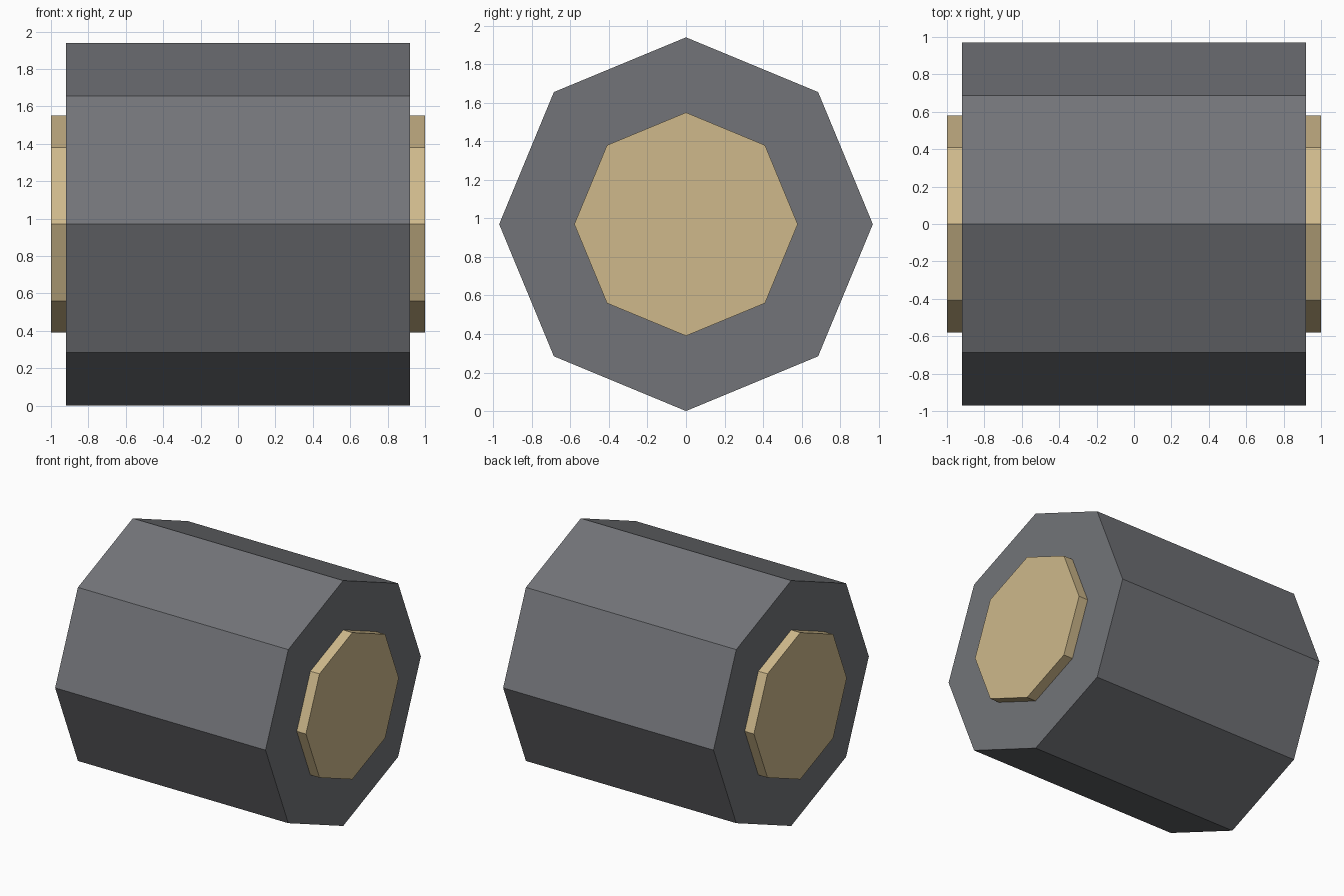
import bpy
from math import pi

cube = bpy.data.objects.get("Cube")
if cube:
    bpy.data.objects.remove(cube, do_unlink=True)

RADIUS = 0.97


def material(name, color):
    mat = bpy.data.materials.new(name)
    mat.use_nodes = True
    mat.diffuse_color = color
    mat.node_tree.nodes["Principled BSDF"].inputs["Base Color"].default_value = color
    return mat


def octagon_prism(name, radius, x_min, x_max, mat):
    """Eight-sided prism along x with one edge pointing straight up."""
    bpy.ops.mesh.primitive_cylinder_add(
        vertices=8, radius=radius, depth=x_max - x_min,
        location=((x_min + x_max) / 2, 0, RADIUS), rotation=(0, pi / 2, 0))
    obj = bpy.context.object
    obj.name = name
    obj.data.name = name
    obj.data.materials.append(mat)
    bpy.ops.object.transform_apply(location=False, rotation=True, scale=True)
    bpy.ops.object.shade_flat()
    return obj


grey = material("slate grey", (0.17, 0.175, 0.19, 1))
tan = material("pale tan", (0.62, 0.485, 0.26, 1))

# Main drum
octagon_prism("drum", RADIUS, -0.92, 0.92, grey)

# Raised end caps, seated against the drum
octagon_prism("left_end_cap", 0.58, 0.92, 1.0, tan)
octagon_prism("right_end_cap", 0.58, -1.0, -0.92, tan)
